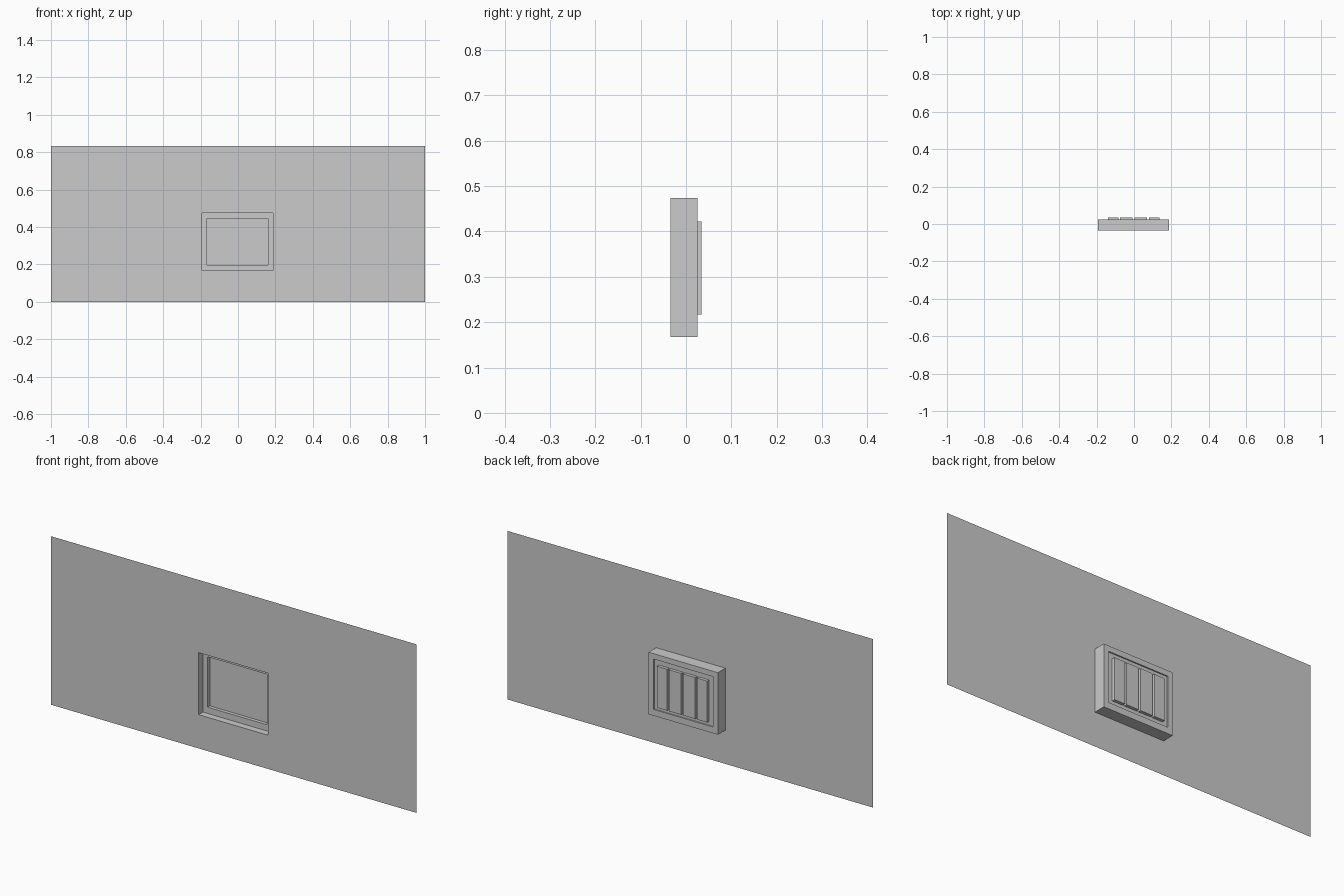
import bpy

if "Cube" in bpy.data.objects:
    bpy.data.objects.remove(bpy.data.objects["Cube"])

FRONT, SEAT, BACK, TIP = -0.034, 0.0, 0.025, 0.034
WALL = (-1.0, 1.0, 0.0, 0.834)
OPENING = (-0.192, 0.187, 0.167, 0.474)
GLAZING = (-0.166, 0.16, 0.198, 0.447)


def loop(rect, y):
    x0, x1, z0, z1 = rect
    return [(x0, y, z0), (x1, y, z0), (x1, y, z1), (x0, y, z1)]


def make(name, verts, faces):
    mesh = bpy.data.meshes.new(name)
    mesh.from_pydata(verts, [], faces)
    obj = bpy.data.objects.new(name, mesh)
    bpy.context.collection.objects.link(obj)
    return obj


def skin(name, loops, cap_end=False, closed=False):
    """Join rectangular loops in order into a stepped surface."""
    verts = [v for rect, y in loops for v in loop(rect, y)]
    n = len(loops)
    faces = []
    for k in range(n if closed else n - 1):
        a, b = 4 * k, 4 * ((k + 1) % n)
        for i in range(4):
            j = (i + 1) % 4
            faces.append((a + i, a + j, b + j, b + i))
    if cap_end:
        faces.append(tuple(range(4 * n - 4, 4 * n)))
    return make(name, verts, faces)


def box(name, rect, y0, y1):
    verts = loop(rect, y0) + loop(rect, y1)
    faces = [(0, 1, 2, 3), (7, 6, 5, 4)]
    faces += [(i, i + 4, (i + 1) % 4 + 4, (i + 1) % 4) for i in range(4)]
    return make(name, verts, faces)


# Thin wall sheet turning back into the window reveal
skin("wall", [(WALL, FRONT), (OPENING, FRONT), (OPENING, SEAT)])

# Solid rectangular window frame behind the reveal
skin("window_frame", [(OPENING, SEAT), (GLAZING, SEAT),
                      (GLAZING, BACK), (OPENING, BACK)], closed=True)

# Flat pane set deep in the frame
box("window_pane", GLAZING, 0.017, 0.019)

# Four upright panels on the back of the pane
for i, (x0, x1) in enumerate([(-0.14, -0.083), (-0.074, -0.007),
                              (0.003, 0.07), (0.079, 0.136)]):
    box(f"back_panel_{i + 1}", (x0, x1, 0.217, 0.422), 0.019, TIP)
